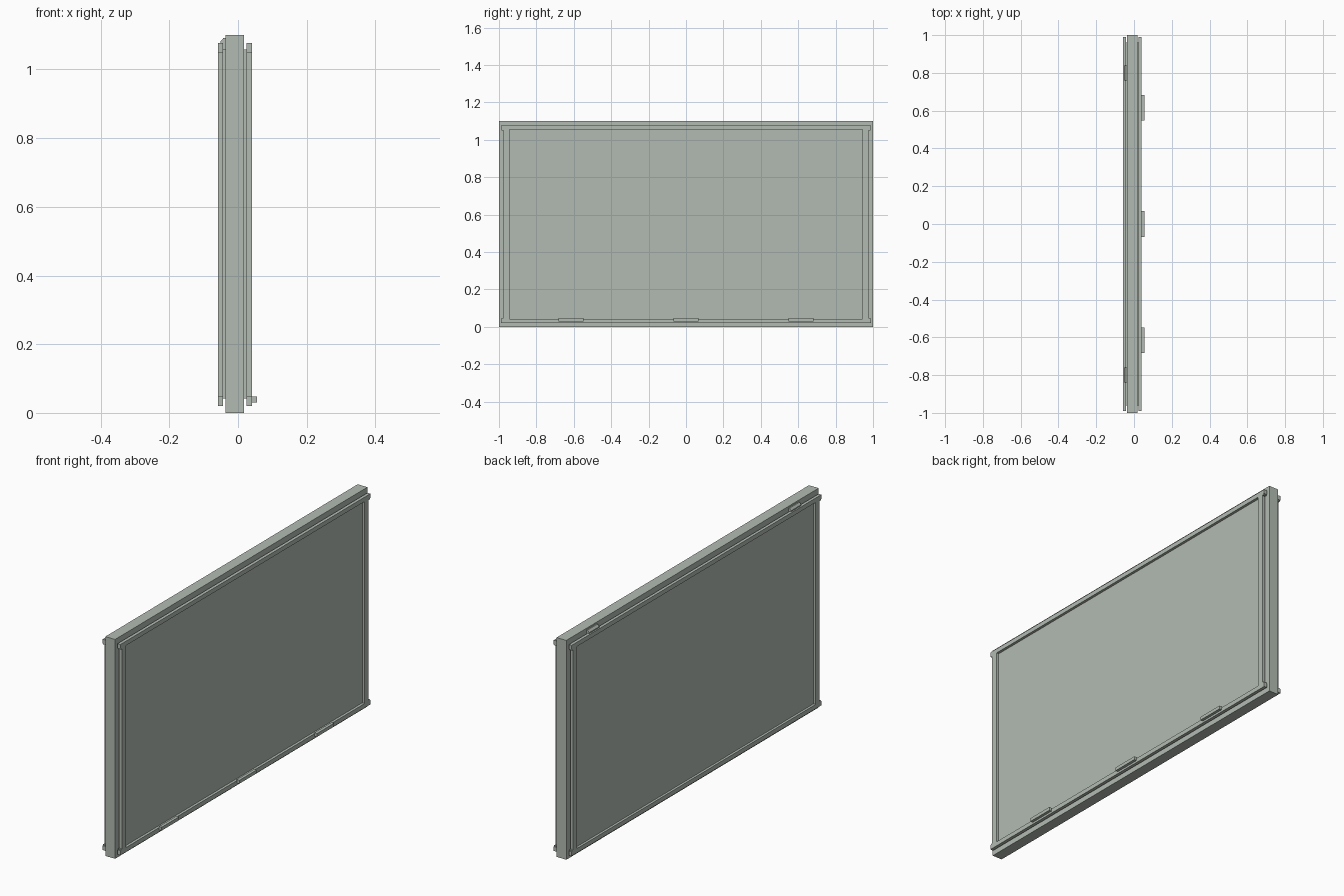
import bpy, bmesh

if "Cube" in bpy.data.objects:
    bpy.data.objects.remove(bpy.data.objects["Cube"])

grey = bpy.data.materials.new("pale grey green")
grey.diffuse_color = (0.45, 0.50, 0.45, 1)
grey.use_nodes = True
grey.node_tree.nodes["Principled BSDF"].inputs["Base Color"].default_value = grey.diffuse_color


def prism(name, profile, y0, y1):
    """Extrude an x/z profile along y."""
    bm = bmesh.new()
    face = bm.faces.new([bm.verts.new((x, y0, z)) for x, z in profile])
    ext = bmesh.ops.extrude_face_region(bm, geom=[face])
    verts = [g for g in ext["geom"] if isinstance(g, bmesh.types.BMVert)]
    bmesh.ops.translate(bm, verts=verts, vec=(0, y1 - y0, 0))
    bmesh.ops.recalc_face_normals(bm, faces=bm.faces)
    mesh = bpy.data.meshes.new(name)
    bm.to_mesh(mesh)
    bm.free()
    mesh.materials.append(grey)
    obj = bpy.data.objects.new(name, mesh)
    bpy.context.collection.objects.link(obj)
    return obj


def box(name, x, y, z):
    return prism(name, [(x[0], z[0]), (x[1], z[0]), (x[1], z[1]), (x[0], z[1])], *y)


# central slab
box("slab", (-0.036, 0.018), (-1, 1), (0, 1.1))

# a framed panel on each face: slab side, frame back, panel face, frame front
for side, base, back, panel, front in (("right", 0.017, 0.025, 0.028, 0.041),
                                       ("left", -0.035, -0.043, -0.046, -0.058)):
    span = tuple(sorted((back, front)))
    # recessed panel standing off the slab
    box(side + "_panel", tuple(sorted((base, panel))), (-0.96, 0.96), (0.042, 1.058))
    # long rails overhanging the stiles
    for label, z in (("bottom", (0.02, 0.042)), ("top", (1.055, 1.077))):
        box(f"{side}_{label}_rail", span, (-0.99, 0.99), z)
    # upright stiles
    for label, s in (("front", -1), ("back", 1)):
        box(f"{side}_{label}_stile", span, tuple(sorted((s * 0.945, s * 0.977))), (0.042, 1.055))
        # small blocks under the rail ends
        for z in ((0.042, 0.047), (1.05, 1.055)):
            box(f"{side}_{label}_corner_block", span, tuple(sorted((s * 0.977, s * 0.986))), z)

# three ledge clips on the right bottom rail
for y in (-0.615, 0, 0.615):
    box("ledge_clip", (0.040, 0.055), (y - 0.068, y + 0.068), (0.03, 0.047))

# two chamfered hanging hooks at the top of the left face
for y in (-0.80, 0.80):
    prism("top_hook", [(-0.035, 1.05), (-0.035, 1.092), (-0.042, 1.092),
                       (-0.051, 1.082), (-0.051, 1.05)], y - 0.04, y + 0.04)
